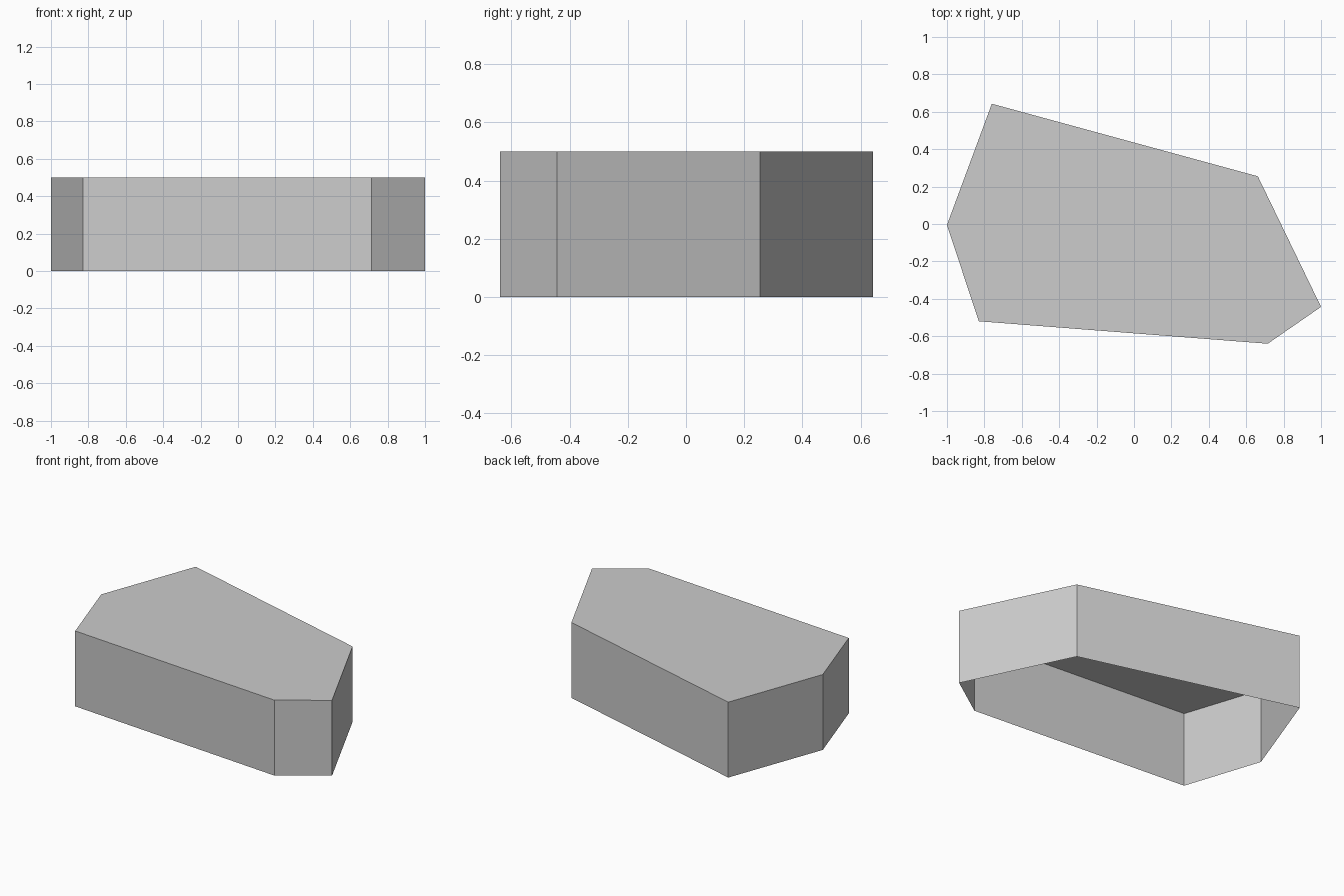
import bpy
import bmesh

cube = bpy.data.objects.get("Cube")
if cube:
    bpy.data.objects.remove(cube, do_unlink=True)

# Plain light grey
grey = bpy.data.materials.new("light_grey")
grey.use_nodes = True
colour = (0.604, 0.604, 0.604, 1)
grey.diffuse_color = colour
grey.node_tree.nodes["Principled BSDF"].inputs["Base Color"].default_value = colour

# Footprint, counter-clockwise from above
HEIGHT = 0.5
outline = [(-0.76, 0.643), (-1, -0.005), (-0.83, -0.52),
           (0.715, -0.64), (1, -0.443), (0.662, 0.255)]

# Walls raised from the footprint, closed by a flat roof, open underneath
bm = bmesh.new()
low = [bm.verts.new((x, y, 0)) for x, y in outline]
high = [bm.verts.new((x, y, HEIGHT)) for x, y in outline]
for i in range(len(outline)):
    j = (i + 1) % len(outline)
    bm.faces.new((low[i], low[j], high[j], high[i]))
bm.faces.new(high)

mesh = bpy.data.meshes.new("building_block")
bm.to_mesh(mesh)
bm.free()
mesh.materials.append(grey)
block = bpy.data.objects.new("building_block", mesh)
bpy.context.collection.objects.link(block)
